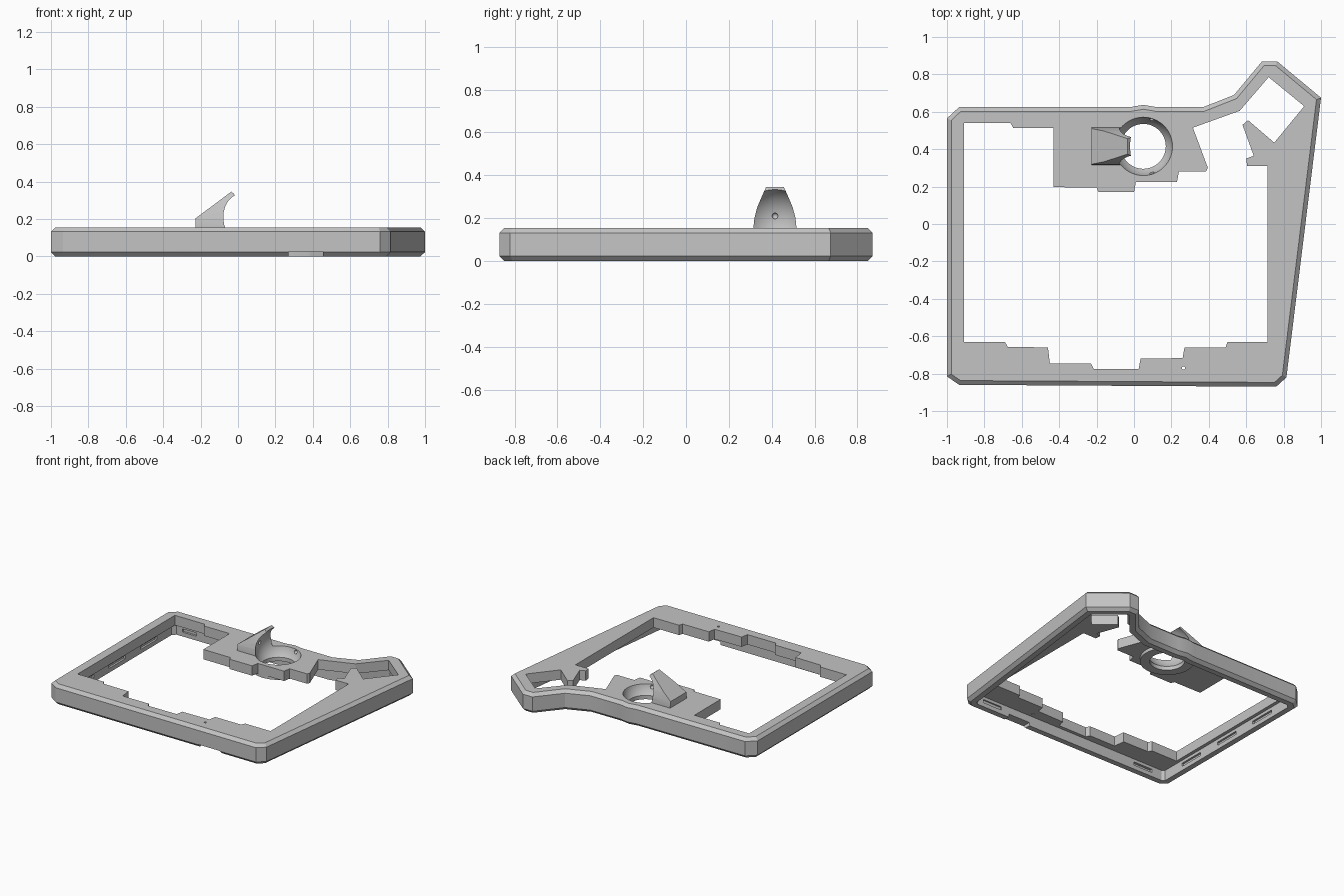
import bpy
import bmesh
from math import radians
from mathutils import Vector, Matrix

cube = bpy.data.objects.get("Cube")
if cube:
    bpy.data.objects.remove(cube, do_unlink=True)

# Main dimensions
HEIGHT = 0.155
PLATE_BOTTOM = 0.08
CHAMFER = 0.023
WALL = 0.065
BALL_RADIUS = 0.16
BALL = Vector((0.05, 0.415, 0.19))

plastic = bpy.data.materials.new("grey plastic")
plastic.use_nodes = True
GREY = (0.55, 0.55, 0.55, 1)
plastic.diffuse_color = GREY
plastic.node_tree.nodes["Principled BSDF"].inputs["Base Color"].default_value = GREY


def finish(name, bm):
    """Turn a bmesh into a scene object with outward faces."""
    bmesh.ops.recalc_face_normals(bm, faces=bm.faces)
    if bm.calc_volume(signed=True) < 0:
        bmesh.ops.reverse_faces(bm, faces=bm.faces)
    mesh = bpy.data.meshes.new(name)
    bm.to_mesh(mesh)
    bm.free()
    mesh.materials.append(plastic)
    obj = bpy.data.objects.new(name, mesh)
    bpy.context.collection.objects.link(obj)
    return obj


def inset(points, distance):
    """Shrink a counter-clockwise outline with mitred corners."""
    result = []
    for i, p in enumerate(points):
        here = Vector(p)
        before = (here - Vector(points[i - 1])).normalized()
        after = (Vector(points[(i + 1) % len(points)]) - here).normalized()
        n1 = Vector((-before.y, before.x))
        n2 = Vector((-after.y, after.x))
        result.append(here + (n1 + n2) * distance / (1 + n1.dot(n2)))
    return result


def loft(name, layers, place=lambda u, v, w: (u, v, w)):
    """Stack outlines at given levels and cap both ends."""
    bm = bmesh.new()
    rings = [[bm.verts.new(place(p[0], p[1], level)) for p in outline]
             for outline, level in layers]
    for low, high in zip(rings, rings[1:]):
        for i in range(len(low)):
            bm.faces.new((low[i - 1], low[i], high[i], high[i - 1]))
    caps = [bm.faces.new(rings[0]), bm.faces.new(rings[-1])]
    bmesh.ops.triangulate(bm, faces=caps)
    return finish(name, bm)


def prism(name, outline, low, high, **options):
    return loft(name, [(outline, low), (outline, high)], **options)


def cylinder(name, center, radius, low, high, segments=48):
    bm = bmesh.new()
    spot = Matrix.Translation((center[0], center[1], (low + high) / 2))
    bmesh.ops.create_cone(bm, cap_ends=True, segments=segments, radius1=radius,
                          radius2=radius, depth=high - low, matrix=spot)
    return finish(name, bm)


def sphere(name, center, radius, segments=64):
    bm = bmesh.new()
    bmesh.ops.create_uvsphere(bm, u_segments=segments, v_segments=segments // 2,
                              radius=radius, matrix=Matrix.Translation(center))
    return finish(name, bm)


def box(name, center, size):
    bm = bmesh.new()
    spot = Matrix.Translation(center) @ Matrix.Diagonal((*size, 1))
    bmesh.ops.create_cube(bm, size=1, matrix=spot)
    return finish(name, bm)


def combine(target, tool, operation="DIFFERENCE"):
    """Apply a boolean and discard the tool object."""
    tool.hide_render = True
    mod = target.modifiers.new("shape", "BOOLEAN")
    mod.operation = operation
    mod.solver = "EXACT"
    mod.object = tool
    bpy.context.view_layer.objects.active = target
    bpy.ops.object.modifier_apply(modifier=mod.name)
    bpy.data.objects.remove(tool, do_unlink=True)


# Outer case with chamfered top and bottom rims
outline = [(-.935, -.86), (.76, -.87), (.815, -.82), (1, .675),
           (.765, .87), (.685, .87), (.535, .69), (.37, .625), (.12, .625),
           (.05, .637), (-.02, .625), (-.935, .625), (-1, .565), (-1, -.815)]
rim = inset(outline, CHAMFER)
case = loft("keyboard_case", [(rim, 0), (outline, CHAMFER),
                              (outline, HEIGHT - CHAMFER), (rim, HEIGHT)])

# Hollow underside
combine(case, prism("cavity", inset(outline, WALL), -.1, PLATE_BOTTOM))

# Key opening: stepped back platform, thumb corner, stepped front edge
back_edge = [(-.91, .54), (-.66, .54), (-.645, .513), (-.43, .513), (-.43, .197),
             (-.2, .195), (-.19, .17), (0, .17), (.01, .225), (.23, .225),
             (.24, .28), (.385, .28), (.395, .3), (.315, .515)]
corner_edge = [(.565, .605), (.72, .785), (.91, .63), (.75, .435), (.61, .555),
               (.58, .53), (.64, .365), (.6, .35), (.605, .31), (.715, .31)]
front_edge = [(.715, -.63), (.5, -.63), (.49, -.66), (.27, -.66), (.26, -.717),
              (.035, -.72), (.025, -.775), (-.215, -.775), (-.23, -.745),
              (-.45, -.745), (-.46, -.66), (-.675, -.657), (-.69, -.63), (-.91, -.63)]
combine(case, prism("key_opening", back_edge + corner_edge + front_edge, -.15, .3))

# Ring around the ball socket, under the platform
combine(case, cylinder("socket_ring", BALL, .187, .055, .14), "UNION")

# Curved guard: side profile crossed with a tapering front profile
side = [(-.227, .12), (-.227, .203), (-.036, .346), (-.022, .335), (0, .3), (0, .12)]
guard = prism("ball_guard", side, .3, .53, place=lambda u, v, w: (u, w, v))
half = [(.1, .1), (.1, .16), (.096, .2), (.083, .25), (.062, .3), (.035, .36)]
taper = [(BALL.y + w, z) for w, z in half]
taper += [(BALL.y - w, z) for w, z in reversed(half)]
combine(guard, prism("guard_taper", taper, -.3, .1,
                     place=lambda u, v, w: (w, u, v)), "INTERSECT")
combine(case, guard, "UNION")

# Ball socket, its through bore and three bearing dimples
combine(case, sphere("ball_space", BALL, BALL_RADIUS))
combine(case, cylinder("socket_bore", BALL, .12, -.1, .15))
for direction in [(-1, 0, .13), (.3, .95, -.35), (.3, -.95, -.35)]:
    spot = BALL + Vector(direction).normalized() * BALL_RADIUS
    combine(case, sphere("bearing_dimple", spot, .014, 16))

# Reset hole, cable notch and clip slots in the inner walls
combine(case, cylinder("reset_hole", (.265, -.77), .009, -.1, .3, 16))
combine(case, box("cable_notch", (.362, -.85, 0), (.185, .16, .05)))
for y in (-.5, -.12, .26):
    combine(case, box("left_clip_slot", (-.935, y, .045), (.03, .2, .025)))
for x in (-.75, .6):
    combine(case, box("front_clip_slot", (x, -.8, .045), (.16, .03, .025)))
for x in (-.8, -.45):
    combine(case, box("back_clip_slot", (x, .56, .045), (.12, .03, .025)))

# Smooth only the curved surfaces
bpy.ops.object.select_all(action="DESELECT")
case.select_set(True)
bpy.context.view_layer.objects.active = case
bpy.ops.object.shade_smooth_by_angle(angle=radians(25))
